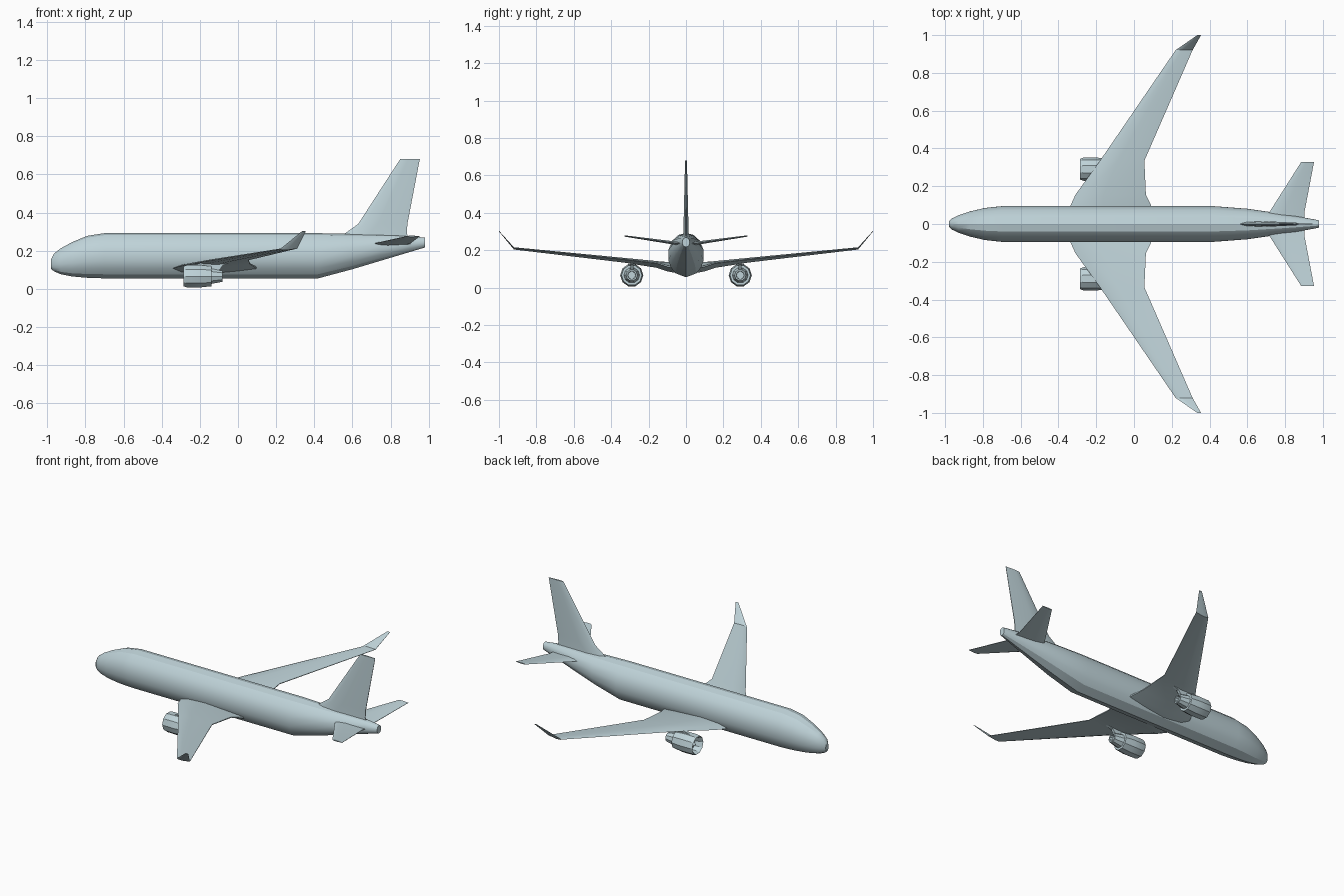
import bpy, bmesh, math
from mathutils import Vector

if "Cube" in bpy.data.objects:
    bpy.data.objects.remove(bpy.data.objects["Cube"])

paint = bpy.data.materials.new("pale blue grey")
paint.diffuse_color = (0.52, 0.65, 0.69, 1)
paint.use_nodes = True
paint.node_tree.nodes["Principled BSDF"].inputs["Base Color"].default_value = paint.diffuse_color


def loft(name, rings, angle=30, caps=True):
    """Skin a list of equal-length closed rings."""
    bm = bmesh.new()
    vs = [[bm.verts.new(p) for p in r] for r in rings]
    n = len(vs[0])
    for a, b in zip(vs, vs[1:]):
        for i in range(n):
            j = (i + 1) % n
            bm.faces.new((a[i], a[j], b[j], b[i]))
    if caps:
        bm.faces.new(vs[0])
        bm.faces.new(vs[-1])
    bmesh.ops.recalc_face_normals(bm, faces=bm.faces)
    me = bpy.data.meshes.new(name)
    bm.to_mesh(me)
    bm.free()
    me.materials.append(paint)
    ob = bpy.data.objects.new(name, me)
    bpy.context.collection.objects.link(ob)
    bpy.ops.object.select_all(action='DESELECT')
    ob.select_set(True)
    bpy.context.view_layer.objects.active = ob
    bpy.ops.object.shade_smooth_by_angle(angle=math.radians(angle))
    return ob


def foil(le, te, span, thick, vertical=False):
    """Thin aerofoil section; le and te are (x, height), span is the offset along the surface."""
    pts = []
    for t, h in ((0, 0), (.12, .35), (.4, .5), (1, .08), (1, -.08), (.4, -.5), (.12, -.35)):
        x = le[0] + (te[0] - le[0]) * t
        z = le[1] + (te[1] - le[1]) * t
        pts.append((x, h * thick, z) if vertical else (x, span, z + h * thick))
    return pts


# Fuselage: x, top, bottom, half width
stations = [(-.98, .155, .105, .014), (-.965, .185, .092, .03), (-.93, .212, .077, .047),
            (-.87, .245, .065, .068), (-.79, .278, .058, .087), (-.7, .292, .055, .097),
            (.42, .292, .055, .097), (.6, .288, .103, .083), (.75, .284, .148, .061),
            (.9, .277, .193, .035), (.98, .268, .217, .02)]
angles = [90, 66, 41, 14, -13, -34, -55, -90]
angles += [180 - a for a in angles[-2:0:-1]]
rings = []
for x, t, b, w in stations:
    c, r = (t + b) / 2, (t - b) / 2
    rings.append([(x, w * math.cos(math.radians(a)), c + r * math.sin(math.radians(a)))
                  for a in angles])
loft("fuselage", rings, 26)

# Tail fin
loft("tail_fin", [foil((.53, .27), (.90, .25), 0, .03, True),
                  foil((.56, .29), (.885, .29), 0, .028, True),
                  foil((.63, .34), (.888, .34), 0, .026, True),
                  foil((.85, .68), (.953, .68), 0, .01, True)])

# Engine profile: x, radius, from inside the intake round to the exhaust
cowl = [(-.235, .046), (-.272, .048), (-.285, .055), (-.27, .061), (-.2, .062), (-.14, .055),
        (-.14, .042), (-.08, .03), (-.08, .022), (-.1, .02)]
spinner = [(-.27, .003), (-.255, .014), (-.234, .02)]


def turned(name, profile, y, z):
    return loft(name, [[(x, y + r * math.cos(k * math.pi / 5), z + r * math.sin(k * math.pi / 5))
                        for k in range(10)] for x, r in profile])


for side, s in (("left", 1), ("right", -1)):
    # Swept wing with raised tip
    loft(side + "_wing", [foil((-.36, .105), (.11, .10), s * .04, .055),
                          foil((-.335, .11), (.09, .115), s * .1, .05),
                          foil((-.31, .118), (.063, .132), s * .155, .036),
                          foil((-.18, .143), (.055, .152), s * .335, .025),
                          foil((.22, .208), (.31, .212), s * .92, .012),
                          foil((.335, .302), (.355, .302), s * 1.0, .004)])
    # Tailplane
    loft(side + "_tailplane", [foil((.68, .235), (.905, .235), s * .02, .02),
                               foil((.715, .238), (.902, .238), s * .06, .018),
                               foil((.885, .276), (.953, .276), s * .328, .007)])
    # Engine, spinner and pylon
    turned(side + "_engine", cowl, s * .29, .066)
    turned(side + "_spinner", spinner, s * .29, .066)
    loft(side + "_pylon", [[(x, s * .29 + d, z) for x, z, d in
                            ((x0, z0, -.008), (x1, z0, -.008), (x1, z0, .008), (x0, z0, .008))]
                           for x0, x1, z0 in ((-.25, -.1, .095), (-.245, -.08, .122), (-.17, -.02, .142))])
